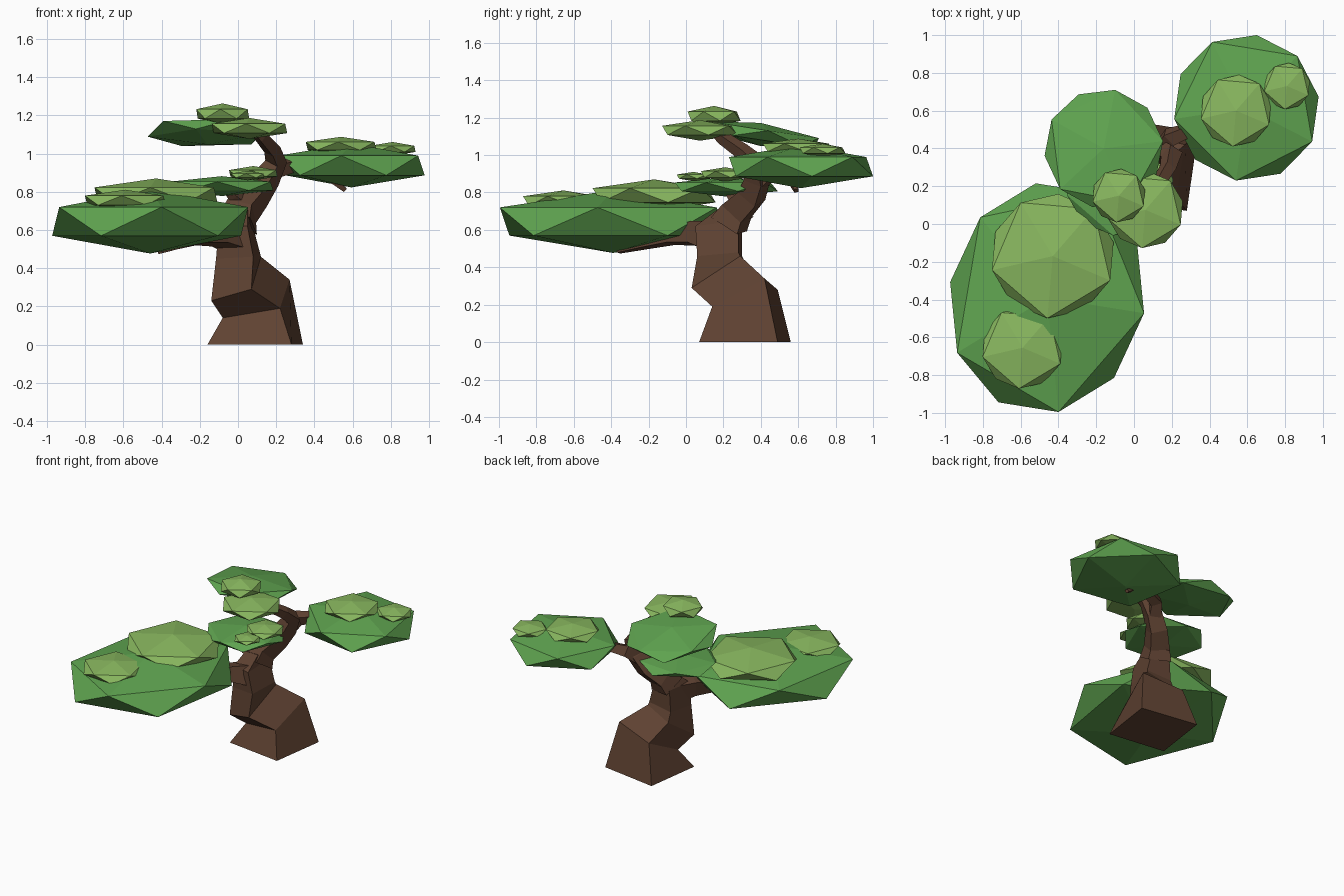
import bpy, bmesh, math
from mathutils import Vector, Matrix

if "Cube" in bpy.data.objects:
    bpy.data.objects.remove(bpy.data.objects["Cube"])


def material(name, rgb):
    m = bpy.data.materials.new(name)
    m.diffuse_color = (*rgb, 1)
    m.use_nodes = True
    m.node_tree.nodes["Principled BSDF"].inputs["Base Color"].default_value = m.diffuse_color
    return m


BARK = material("bark", (0.115, 0.055, 0.032))
LEAF = material("leaf", (0.115, 0.37, 0.08))
LIGHT = material("light_leaf", (0.25, 0.48, 0.115))


def finish(name, bm, mat):
    bmesh.ops.recalc_face_normals(bm, faces=bm.faces[:])
    me = bpy.data.meshes.new(name)
    bm.to_mesh(me)
    bm.free()
    me.materials.append(mat)
    ob = bpy.data.objects.new(name, me)
    bpy.context.collection.objects.link(ob)
    return ob


def loft(name, rings):
    """Skin four-cornered rings into a capped, faceted limb."""
    bm = bmesh.new()
    vs = [[bm.verts.new(p) for p in r] for r in rings]
    for a, b in zip(vs, vs[1:]):
        for i in range(4):
            j = (i + 1) % 4
            bm.faces.new((a[i], a[j], b[j], b[i]))
    bm.faces.new(vs[0][::-1])
    bm.faces.new(vs[-1])
    return finish(name, bm, BARK)


def limb(name, path):
    """Square tapering limb along points (x, y, z, corner radius)."""
    pts = [Vector(p[:3]) for p in path]
    u = Vector((1, -0.2, 0.1))
    rings = []
    for i, p in enumerate(pts):
        t = (pts[min(i + 1, len(pts) - 1)] - pts[max(i - 1, 0)]).normalized()
        u = (u - t * u.dot(t)).normalized()
        v = t.cross(u)
        r = path[i][3]
        rings.append([p + r * (u * math.cos(k) + v * math.sin(k))
                      for k in (math.pi / 4 + n * math.pi / 2 for n in range(4))])
    return loft(name, rings)


def pad(name, centre, a, b, h, mat):
    """Flattened icosahedron: a and b point to its ring radius, h is half height."""
    a, b = Vector(a) / 0.894, Vector(b) / 0.894
    m = Matrix(((a.x, b.x, 0, centre[0]), (a.y, b.y, 0, centre[1]),
                (a.z, b.z, h, centre[2]), (0, 0, 0, 1)))
    bm = bmesh.new()
    bmesh.ops.create_icosphere(bm, subdivisions=1, radius=1, matrix=m)
    return finish(name, bm, mat)


def round_pad(name, centre, r, h, mat, deg=-95):
    c, s = r * math.cos(math.radians(deg)), r * math.sin(math.radians(deg))
    return pad(name, centre, (c, s, 0), (-s, c, 0), h, mat)


# Gnarled trunk: rings of front-left, front-right, back-right, back-left corners
loft("trunk", [
    [(-.16, .13, 0), (.28, .07, 0), (.34, .49, 0), (-.10, .56, 0)],
    [(-.08, .21, .14), (.22, .14, .19), (.27, .42, .34), (-.03, .49, .28)],
    [(-.14, .10, .23), (.07, .03, .29), (.12, .29, .46), (-.08, .33, .39)],
    [(-.115, .10, .45), (.08, .06, .46), (.115, .28, .48), (-.08, .30, .46)],
    [(-.10, .10, .62), (.05, .05, .62), (.07, .28, .65), (-.07, .30, .62)],
    [(-.07, .19, .70), (.05, .17, .71), (.08, .33, .69), (-.02, .36, .67)],
])

# Branches
limb("upper_trunk", [(0, .23, .63, .12), (.02, .27, .70, .10), (.09, .35, .78, .085),
                     (.15, .38, .87, .075), (.20, .37, .96, .058),
                     (.18, .30, 1.02, .045), (.12, .20, 1.09, .038), (.07, .13, 1.14, .02)])
limb("right_branch", [(.14, .38, .85, .06), (.19, .46, .92, .055), (.30, .50, .94, .042),
                      (.45, .55, .90, .032), (.56, .59, .81, .016)])
limb("left_branch", [(0, .16, .56, .11), (-.10, .05, .58, .08), (-.20, -.08, .565, .055),
                     (-.31, -.22, .53, .04), (-.41, -.36, .49, .02)])
limb("middle_branch", [(.05, .30, .72, .05), (-.02, .25, .78, .035), (-.08, .22, .83, .02)])

# Main foliage pads
pad("left_foliage", (-.46, -.39, .645), (.06, -.605, 0), (.52, .11, 0), .168, LEAF)
pad("right_foliage", (.595, .615, .938), (-.055, -.385, 0), (.384, -.063, 0), .115, LEAF)
pad("top_foliage", (-.16, .40, 1.11), (.06, .31, -.047), (-.31, .06, -.008), .062, LEAF)
round_pad("middle_foliage", (-.085, .215, .83), .277, .052, LEAF)

# Lighter tufts resting on the pads
for name, c, r, h in [
    ("left_tuft_large", (-.43, -.17, .785), .33, .085),
    ("left_tuft_small", (-.59, -.655, .755), .217, .056),
    ("right_tuft_large", (.54, .60, 1.04), .19, .048),
    ("right_tuft_small", (.81, .73, 1.025), .123, .036),
    ("top_tuft_large", (.06, .075, 1.132), .203, .055),
    ("top_tuft_small", (-.08, .15, 1.208), .142, .055),
    ("middle_tuft_large", (.08, .21, .897), .13, .038),
    ("middle_tuft_small", (.05, .04, .885), .09, .025),
]:
    round_pad(name, c, r, h, LIGHT)
